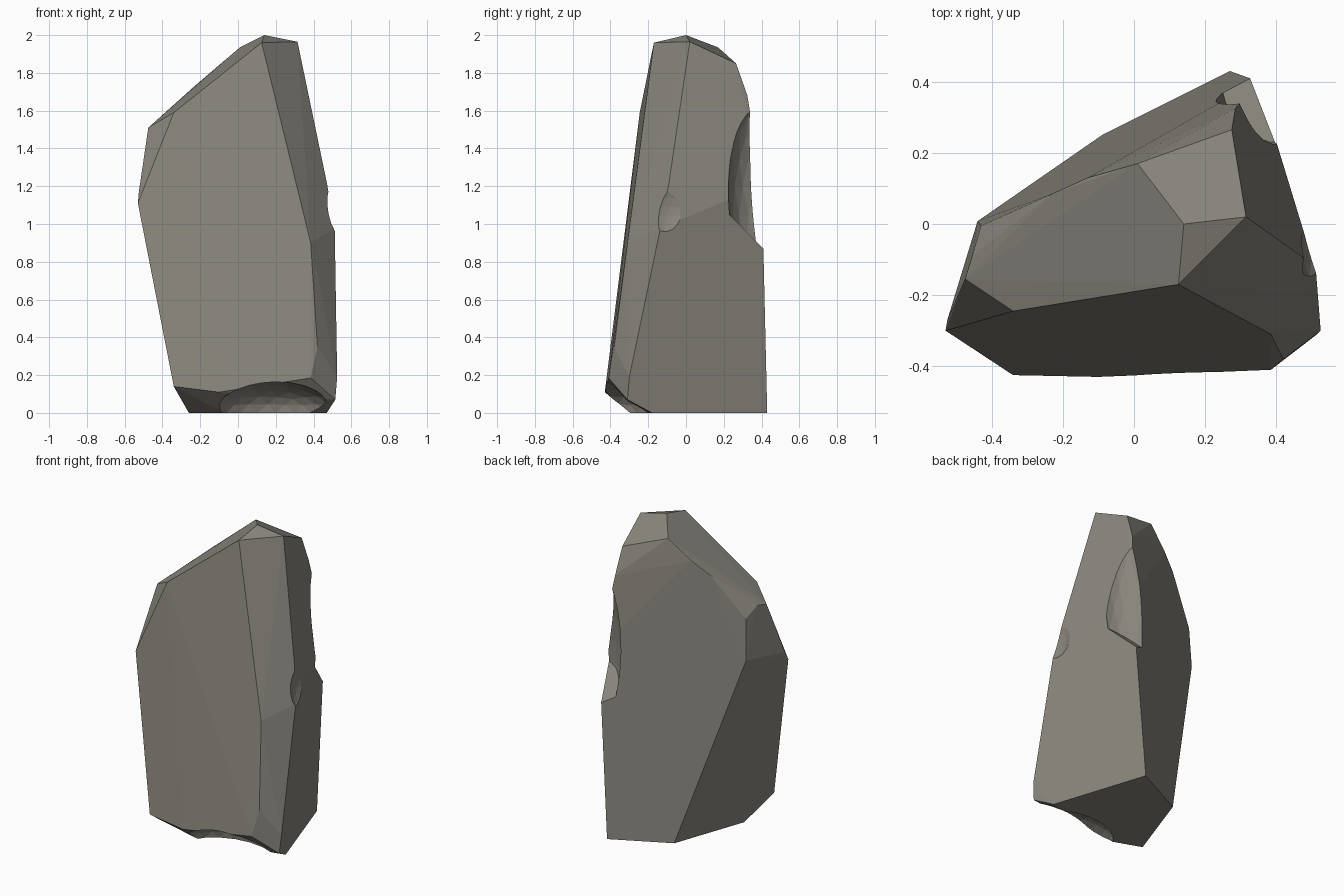
import bpy, bmesh, math
from mathutils import Vector

if "Cube" in bpy.data.objects:
    bpy.data.objects.remove(bpy.data.objects["Cube"])

stone = bpy.data.materials.new("warm grey stone")
stone.diffuse_color = (0.25, 0.238, 0.205, 1)
stone.use_nodes = True
stone.node_tree.nodes["Principled BSDF"].inputs["Base Color"].default_value = stone.diffuse_color


def make_object(name, bm):
    bmesh.ops.recalc_face_normals(bm, faces=bm.faces[:])
    me = bpy.data.meshes.new(name)
    bm.to_mesh(me)
    bm.free()
    me.materials.append(stone)
    ob = bpy.data.objects.new(name, me)
    bpy.context.collection.objects.link(ob)
    return ob


# Main boulder: convex hull of its corner points
corners = [
    # crown
    (0.14, 0.0, 2.0), (0.315, 0.02, 1.965), (0.275, 0.265, 1.85), (0.01, 0.17, 1.935),
    (0.125, -0.17, 1.96),
    # left shoulder
    (-0.34, -0.245, 1.59), (-0.475, -0.155, 1.51), (-0.455, -0.09, 1.525),
    (-0.43, -0.005, 1.46), (-0.23, 0.085, 1.73), (-0.13, 0.13, 1.812),
    (-0.53, -0.30, 1.11), (-0.525, -0.27, 1.17), (-0.44, 0.008, 1.195),
    # right and back ridges
    (0.385, -0.31, 0.90), (0.42, -0.38, 0.35), (0.47, -0.09, 1.22),
    (0.512, -0.135, 0.98), (0.525, -0.30, 0.19), (0.285, 0.325, 1.68),
    (0.348, 0.402, 1.2), (0.325, 0.41, 0.85),
    # front lower rim
    (-0.34, -0.425, 0.14), (-0.10, -0.43, 0.11), (0.385, -0.41, 0.185), (0.515, -0.31, 0.07),
    # footprint
    (0.27, 0.43, 0), (-0.09, 0.25, 0), (-0.26, -0.23, 0), (-0.07, -0.30, 0), (0.47, -0.18, 0),
]
bm = bmesh.new()
for c in corners:
    bm.verts.new(c)
hull = bmesh.ops.convex_hull(bm, input=bm.verts[:])
loose = [v for v in bm.verts if not v.link_faces]
bmesh.ops.delete(bm, geom=loose, context='VERTS')
boulder = make_object("boulder", bm)


def chip(name, centre, radii, shelf=None):
    """Carve an ellipsoidal chip out of the boulder, optionally with a sloped shelf below."""
    bm = bmesh.new()
    bmesh.ops.create_icosphere(bm, subdivisions=3, radius=1)
    for v in bm.verts:
        v.co = Vector([c + r * p for c, r, p in zip(centre, radii, v.co)])
    if shelf:
        cut = bmesh.ops.bisect_plane(bm, geom=bm.verts[:] + bm.edges[:] + bm.faces[:],
                                     plane_co=shelf[0], plane_no=shelf[1], clear_inner=True)
        rim = [e for e in cut["geom_cut"] if isinstance(e, bmesh.types.BMEdge)]
        bmesh.ops.contextual_create(bm, geom=rim)
    cutter = make_object(name, bm)
    cutter.hide_render = True
    mod = boulder.modifiers.new(name, 'BOOLEAN')
    mod.operation = 'DIFFERENCE'
    mod.solver = 'EXACT'
    mod.object = cutter
    bpy.context.view_layer.objects.active = boulder
    bpy.ops.object.modifier_apply(modifier=name)
    bpy.data.objects.remove(cutter)


# Long scoop on the back right ridge, small chip on the right ridge, hollow under the front
chip("ridge_scoop", (0.41, 0.416, 1.2), (0.195, 0.195, 0.56), ((0.33, 0.41, 0.87), (0, 0.7, 0.7)))
chip("side_chip", (0.555, -0.08, 1.09), (0.09, 0.13, 0.17))
chip("base_hollow", (0.2, -0.4, 0.0), (0.32, 0.24, 0.165))

# Merge coplanar hull triangles and keep the facets flat
bm = bmesh.new()
bm.from_mesh(boulder.data)
bmesh.ops.dissolve_limit(bm, angle_limit=math.radians(1.5), verts=bm.verts[:], edges=bm.edges[:])
for f in bm.faces:
    f.smooth = False
    f.material_index = 0
bm.to_mesh(boulder.data)
bm.free()
